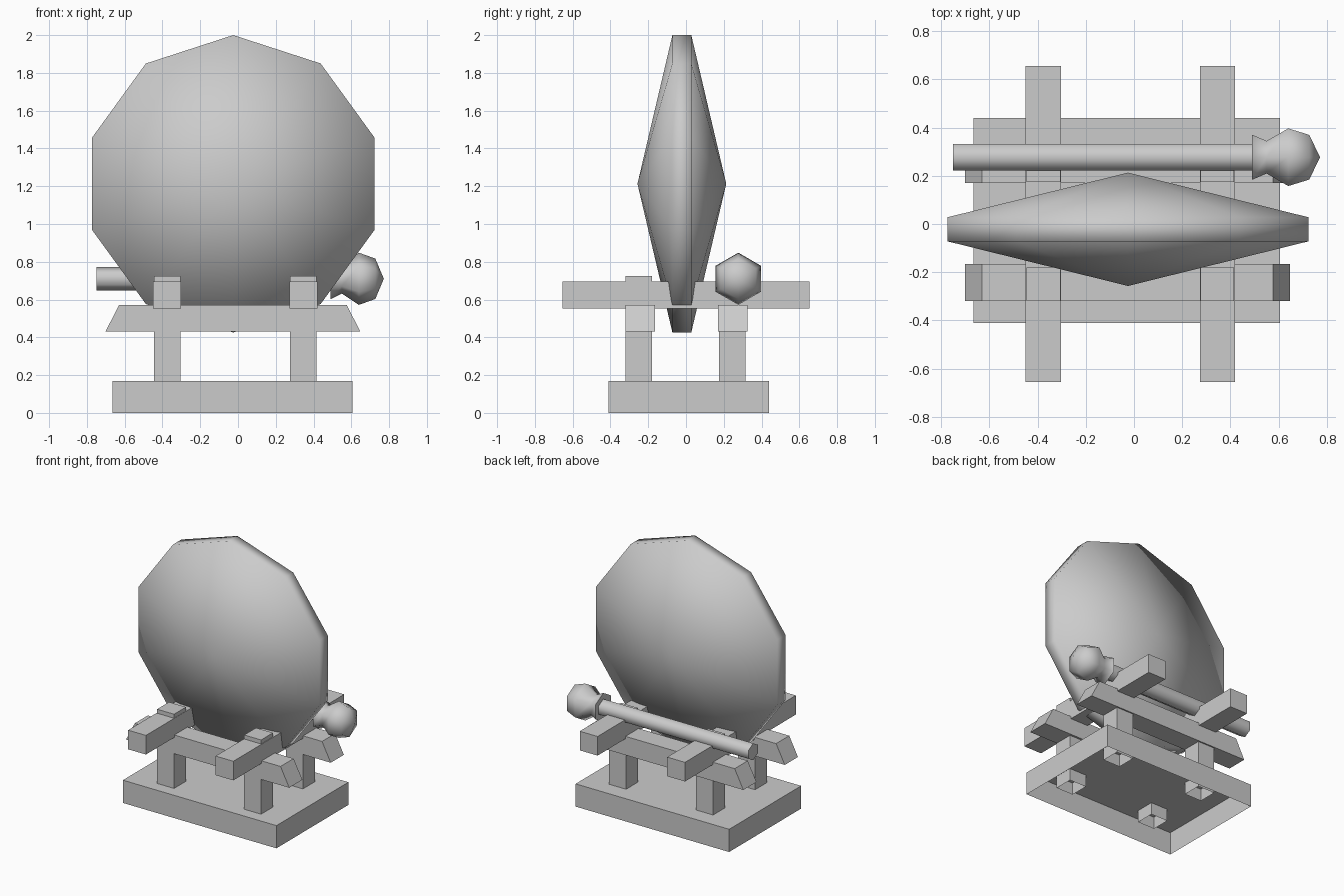
import bpy, bmesh
from math import sin, cos, tau, radians

cube = bpy.data.objects.get("Cube")
if cube:
    bpy.data.objects.remove(cube, do_unlink=True)

GREY = (0.6, 0.6, 0.6, 1.0)
mat = bpy.data.materials.new("plain_grey")
mat.use_nodes = True
mat.diffuse_color = GREY
mat.node_tree.nodes["Principled BSDF"].inputs["Base Color"].default_value = GREY


def finish(name, bm):
    mesh = bpy.data.meshes.new(name)
    bm.to_mesh(mesh)
    bm.free()
    mesh.materials.append(mat)
    obj = bpy.data.objects.new(name, mesh)
    bpy.context.collection.objects.link(obj)
    return obj


def box(name, x, y, z, slope=0.0, open_bottom=False):
    """Box from (min, max) ranges; slope pulls the top ends in along x."""
    bm = bmesh.new()
    bmesh.ops.create_cube(bm, size=1)
    for v in bm.verts:
        sx, sy, sz = (int(c > 0) for c in v.co)
        v.co = (x[sx] + slope * sz * (1 - 2 * sx), y[sy], z[sz])
    if open_bottom:
        bm.normal_update()
        under = [f for f in bm.faces if f.normal.z < -0.9]
        bmesh.ops.delete(bm, geom=under, context='FACES_ONLY')
    return finish(name, bm)


def lathe(name, profile, sides, axis, centre, angle=None):
    """Turn (distance, radius) points about the x or y axis, a corner at the top."""
    bm = bmesh.new()
    rings = []
    for t, r in profile:
        ring = []
        for i in range(sides):
            a = tau * i / sides
            side, up = r * sin(a), r * cos(a)
            offset = (t, side, up) if axis == "x" else (side, t, up)
            ring.append(bm.verts.new([c + o for c, o in zip(centre, offset)]))
        rings.append(ring)
    for lower, upper in zip(rings, rings[1:]):
        for i in range(sides):
            j = (i + 1) % sides
            bm.faces.new((lower[i], lower[j], upper[j], upper[i]))
    bmesh.ops.remove_doubles(bm, verts=bm.verts, dist=0.0001)
    bmesh.ops.recalc_face_normals(bm, faces=bm.faces)
    obj = finish(name, bm)
    if angle is None:
        obj.data.shade_smooth()
    else:
        bpy.ops.object.select_all(action='DESELECT')
        obj.select_set(True)
        bpy.context.view_layer.objects.active = obj
        bpy.ops.object.shade_smooth_by_angle(angle=radians(angle))
    return obj


# Hollow plinth
box("base", (-0.665, 0.605), (-0.41, 0.44), (0, 0.17), open_bottom=True)

# Posts, running up through both layers of beams
columns = {"right": (-0.445, -0.305), "left": (0.275, 0.415)}
rows = {"front": (-0.32, -0.18), "back": (0.175, 0.315)}
for side, x in columns.items():
    for end, y in rows.items():
        box(f"{end}_{side}_post", x, y, (0.08, 0.725), open_bottom=True)

# Lower beams with sloping ends
for end, y in {"front": (-0.32, -0.165), "back": (0.17, 0.325)}.items():
    box(f"{end}_beam", (-0.702, 0.648), y, (0.43, 0.57), slope=0.072)

# Upper beams running front to back
for side, x in {"right": (-0.45, -0.303), "left": (0.273, 0.42)}.items():
    box(f"{side}_cross_beam", x, (-0.655, 0.655), (0.552, 0.695))

# Gong disc, rising to a point on each face
lathe("gong", [(-0.235, 0), (-0.05, 0.787), (0.05, 0.787), (0.235, 0)],
      10, "y", (-0.025, -0.022, 1.213))

# Mallet resting on the beams behind the gong
mallet_centre = (0, 0.277, 0.71)
lathe("mallet_handle", [(-0.75, 0), (-0.75, 0.063), (0.56, 0.063), (0.56, 0)],
      6, "x", mallet_centre, angle=65)
lathe("mallet_head", [(0.49, 0), (0.49, 0.108), (0.55, 0.078), (0.64, 0.138),
                      (0.727, 0.107), (0.772, 0)],
      6, "x", mallet_centre, angle=75)
